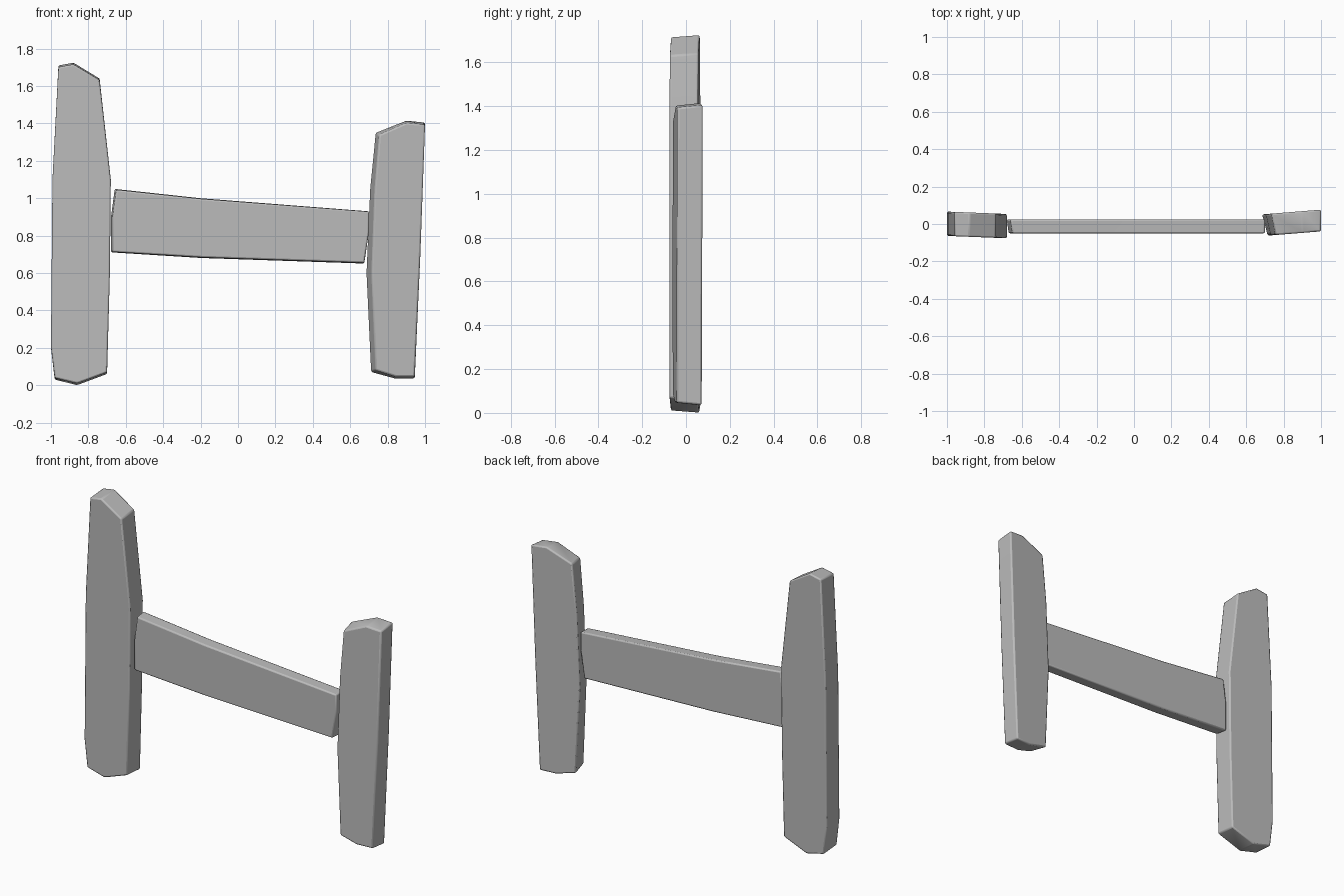
import bpy, bmesh
from mathutils import Vector

cube = bpy.data.objects.get("Cube")
if cube:
    bpy.data.objects.remove(cube, do_unlink=True)

grey = bpy.data.materials.new("plain grey")
grey.use_nodes = True
grey.diffuse_color = (0.5, 0.5, 0.5, 1)
grey.node_tree.nodes["Principled BSDF"].inputs["Base Color"].default_value = (0.5, 0.5, 0.5, 1)


def plank(name, outline, front, back, twist, inset, bevel):
    """Thick board from an x-z outline; twist turns it, inset = front (x, z) shrink."""
    xs = [p[0] for p in outline]
    zs = [p[1] for p in outline]
    cx, cz = (min(xs) + max(xs)) / 2, (min(zs) + max(zs)) / 2
    hx, hz = (max(xs) - min(xs)) / 2, (max(zs) - min(zs)) / 2
    bm = bmesh.new()
    rings = []
    for y, ix, iz in ((front, *inset), (back, 0, 0)):
        ring = []
        for x, z in outline:
            # only the inner or outer edge selected by the sign of ix is pulled in
            u = (x - cx) / hx
            pull = ix * max(0, -u if ix > 0 else u)
            px = x + pull
            pz = z - iz * (z - cz) / hz
            ring.append(bm.verts.new(Vector((px, y + twist * (px - cx), pz))))
        rings.append(ring)
    a, b = rings
    bm.faces.new(a)
    bm.faces.new(b[::-1])
    n = len(a)
    for i in range(n):
        j = (i + 1) % n
        bm.faces.new((a[i], b[i], b[j], a[j]))
    bmesh.ops.recalc_face_normals(bm, faces=bm.faces)
    mesh = bpy.data.meshes.new(name)
    bm.to_mesh(mesh)
    bm.free()
    ob = bpy.data.objects.new(name, mesh)
    bpy.context.collection.objects.link(ob)
    mesh.materials.append(grey)
    # softened, worn edges
    mod = ob.modifiers.new("soft edges", "BEVEL")
    mod.width = bevel
    mod.segments = 2
    mod.limit_method = "ANGLE"
    mod.angle_limit = 0.35
    bpy.ops.object.select_all(action="DESELECT")
    ob.select_set(True)
    bpy.context.view_layer.objects.active = ob
    bpy.ops.object.shade_smooth_by_angle(angle=0.6)
    return ob


# Tall post on the right-hand side
plank("tall_post",
      [(-0.98, 0.03), (-0.86, 0), (-0.7, 0.06), (-0.685, 0.6), (-0.68, 1.1),
       (-0.74, 1.64), (-0.88, 1.725), (-0.96, 1.71), (-0.992, 1.1), (-1, 0.2)],
      -0.07, 0.06, -0.04, (0, 0.01), 0.008)

# Shorter post, slightly turned
plank("short_post",
      [(0.71, 0.07), (0.84, 0.035), (0.945, 0.035), (0.975, 0.7), (1, 1.405),
       (0.9, 1.415), (0.735, 1.35), (0.705, 1.05), (0.685, 0.6)],
      -0.052, 0.064, 0.08, (0.03, 0.012), 0.009)

# Sloping crossbar between the posts
plank("crossbar",
      [(-0.68, 0.71), (-0.2, 0.68), (0.675, 0.65), (0.7, 0.82), (0.7, 0.93),
       (-0.2, 1.0), (-0.66, 1.05), (-0.68, 0.9)],
      -0.05, 0.025, 0, (0.01, 0.005), 0.008)
